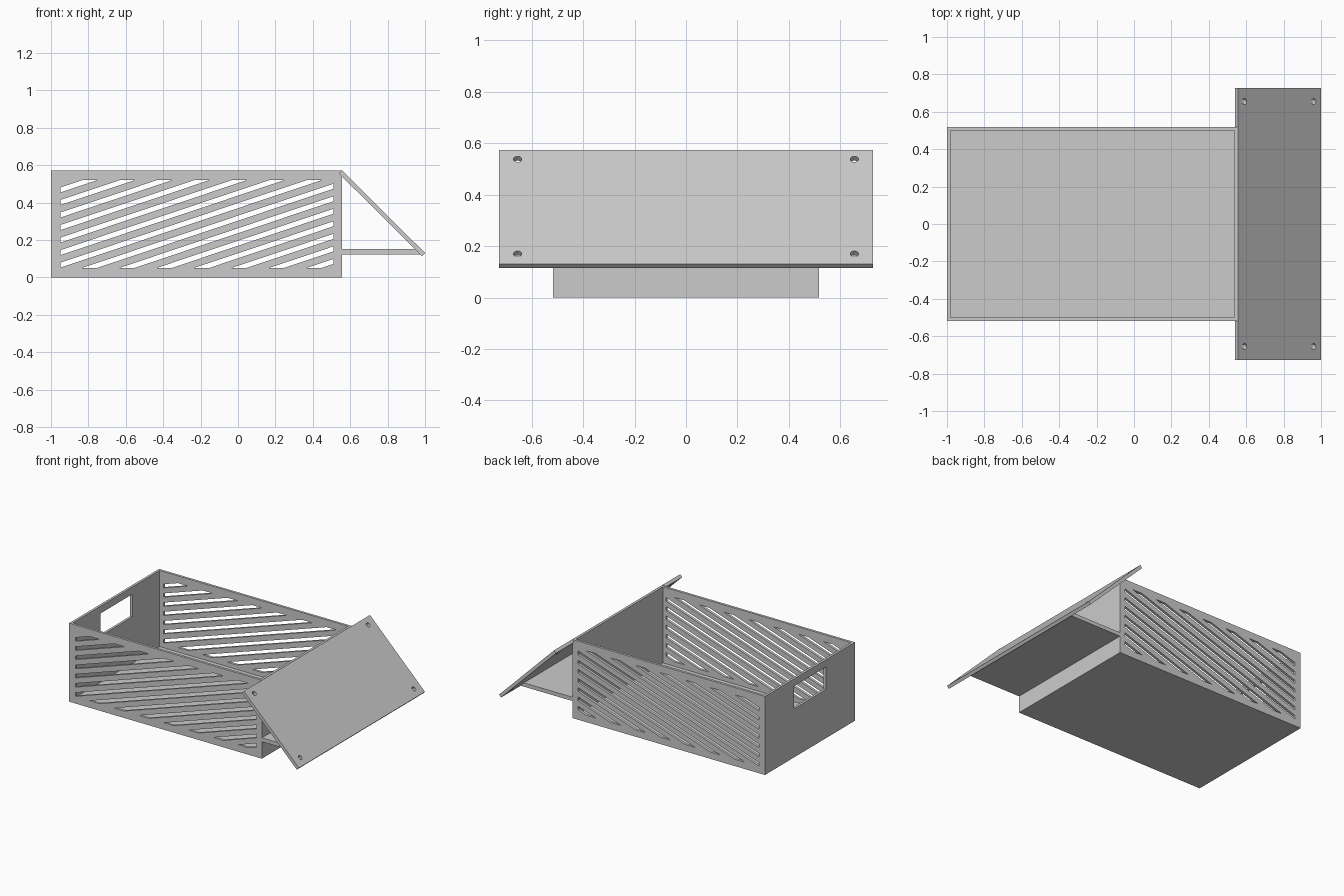
import bpy
import bmesh
from math import radians
from mathutils import Matrix, Vector

default = bpy.data.objects.get("Cube")
if default:
    bpy.data.objects.remove(default, do_unlink=True)

gray = bpy.data.materials.new("plain_gray")
gray.use_nodes = True
gray.diffuse_color = (0.6, 0.6, 0.6, 1)
gray.node_tree.nodes["Principled BSDF"].inputs["Base Color"].default_value = (0.6, 0.6, 0.6, 1)

# Main sizes
LEFT, RIGHT, HALF, TOP, WALL = -1.0, 0.555, 0.518, 0.573, 0.018


def finish(name, bm):
    bmesh.ops.recalc_face_normals(bm, faces=bm.faces)
    mesh = bpy.data.meshes.new(name)
    bm.to_mesh(mesh)
    bm.free()
    mesh.materials.append(gray)
    obj = bpy.data.objects.new(name, mesh)
    bpy.context.collection.objects.link(obj)
    return obj


def block(name, low, high):
    low, high = Vector(low), Vector(high)
    bm = bmesh.new()
    bmesh.ops.create_cube(bm, size=1, matrix=Matrix.Translation((low + high) / 2)
                          @ Matrix.Diagonal((*(high - low), 1)))
    return finish(name, bm)


def prism(name, profile, y0, y1):
    """Extrude an (x, z) profile along y."""
    bm = bmesh.new()
    face = bm.faces.new([bm.verts.new((x, y0, z)) for x, z in profile])
    extruded = bmesh.ops.extrude_face_region(bm, geom=[face])["geom"]
    bmesh.ops.translate(bm, vec=(0, y1 - y0, 0),
                        verts=[v for v in extruded if isinstance(v, bmesh.types.BMVert)])
    return finish(name, bm)


def cut(targets, cutter):
    """Apply a boolean cut to each target, then drop the cutter."""
    cutter.hide_render = True
    for obj in targets:
        mod = obj.modifiers.new("cut", "BOOLEAN")
        mod.operation, mod.solver, mod.object = "DIFFERENCE", "EXACT", cutter
        bpy.context.view_layer.objects.active = obj
        bpy.ops.object.modifier_apply(modifier=mod.name)
    bpy.data.objects.remove(cutter, do_unlink=True)


# Open crate: floor and four walls
block("floor", (LEFT + WALL, WALL - HALF, 0), (RIGHT - WALL, HALF - WALL, WALL))
front = block("front_wall", (LEFT, -HALF, 0), (RIGHT, WALL - HALF, TOP))
back = block("back_wall", (LEFT, HALF - WALL, 0), (RIGHT, HALF, TOP))
handle_wall = block("handle_wall", (LEFT, WALL - HALF, 0), (LEFT + WALL, HALF - WALL, TOP))
block("panel_wall", (RIGHT - WALL, WALL - HALF, 0), (RIGHT, HALF - WALL, TOP))

# Slanted slots, trimmed to a rectangle, through both long walls
X0, X1, Z0, Z1 = -0.95, 0.51, 0.05, 0.52
SLOPE, PITCH, GAP = 0.335, 0.2, 0.027
bm = bmesh.new()
for k in range(14):
    start = -0.754 + k * PITCH
    corners = []
    for x, lift in ((-2, 0), (2, 0), (2, GAP), (-2, GAP)):
        corners.append(bm.verts.new((x, -0.7, Z1 + SLOPE * (x - start) + lift)))
    bm.faces.new(corners)
for point, normal in (((X0, 0, 0), (-1, 0, 0)), ((X1, 0, 0), (1, 0, 0)),
                      ((0, 0, Z0), (0, 0, -1)), ((0, 0, Z1), (0, 0, 1))):
    bmesh.ops.bisect_plane(bm, geom=bm.verts[:] + bm.edges[:] + bm.faces[:],
                           plane_co=point, plane_no=normal, clear_outer=True)
solid = bmesh.ops.extrude_face_region(bm, geom=bm.faces[:])["geom"]
bmesh.ops.translate(bm, vec=(0, 1.4, 0),
                    verts=[v for v in solid if isinstance(v, bmesh.types.BMVert)])
cut([front, back], finish("slot_cutter", bm))

# Hand hole in the end wall
cut([handle_wall], block("handle_cutter", (-1.1, -0.185, 0.355), (-0.9, 0.185, 0.52)))

# Sloping panel with a screw hole near each corner
T = 0.0167
panel = prism("sloping_panel", [(0.556, TOP), (1, 0.131), (1 - T, 0.131 - T),
                                (0.556 - T, TOP - T)], -0.727, 0.727)
bm = bmesh.new()
for x, z in ((0.591, 0.538), (0.96, 0.169)):
    for y in (-0.655, 0.655):
        bmesh.ops.create_cone(bm, cap_ends=True, segments=20, radius1=0.016, radius2=0.016,
                              depth=0.1, matrix=Matrix.Translation((x, y, z))
                              @ Matrix.Rotation(radians(45), 4, "Y"))
cut([panel], finish("screw_hole_cutter", bm))

# Horizontal brace from the crate to the foot of the panel
prism("brace_shelf", [(RIGHT, 0.124), (0.976, 0.124), (0.948, 0.152), (RIGHT, 0.152)],
      -HALF, HALF)
